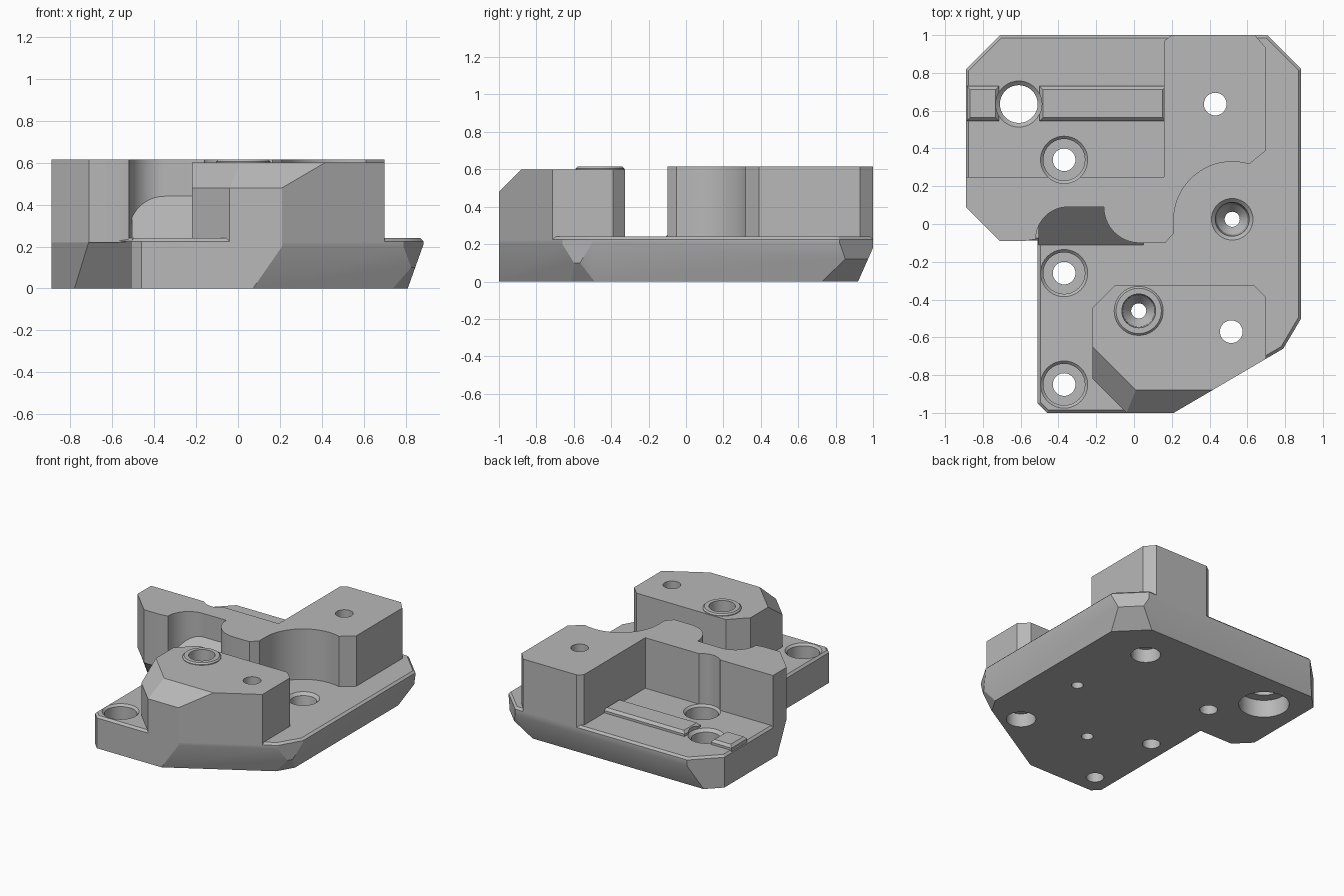
import bpy, bmesh, math
from mathutils import Vector

if "Cube" in bpy.data.objects:
    bpy.data.objects.remove(bpy.data.objects["Cube"])

GREY = (0.48, 0.48, 0.48, 1)
grey = bpy.data.materials.new("matte grey")
grey.use_nodes = True
grey.diffuse_color = GREY
grey.node_tree.nodes["Principled BSDF"].inputs["Base Color"].default_value = GREY

FLOOR, TOP = 0.24, 0.615


def finish(bm, name):
    bmesh.ops.recalc_face_normals(bm, faces=bm.faces)
    mesh = bpy.data.meshes.new(name)
    bm.to_mesh(mesh)
    bm.free()
    mesh.materials.append(grey)
    obj = bpy.data.objects.new(name, mesh)
    bpy.context.collection.objects.link(obj)
    return obj


def prism(name, outline, z0, z1, bevel=0, slices=()):
    """Extrude an outline, bevel its top rim, then trim it by planes (point, outward normal)."""
    bm = bmesh.new()
    face = bm.faces.new([bm.verts.new((x, y, z0)) for x, y in outline])
    new = bmesh.ops.extrude_face_region(bm, geom=[face])["geom"]
    for v in new:
        if isinstance(v, bmesh.types.BMVert):
            v.co.z = z1
    bmesh.ops.recalc_face_normals(bm, faces=bm.faces)
    if bevel:
        rim = [e for e in bm.edges if all(v.co.z > z1 - 1e-4 for v in e.verts)]
        bmesh.ops.bevel(bm, geom=rim, offset=bevel, segments=1, affect='EDGES')
    for co, no in slices:
        cut = bmesh.ops.bisect_plane(bm, geom=bm.verts[:] + bm.edges[:] + bm.faces[:],
                                     plane_co=co, plane_no=Vector(no).normalized(),
                                     clear_outer=True)["geom_cut"]
        edges = [e for e in cut if isinstance(e, bmesh.types.BMEdge)]
        bmesh.ops.holes_fill(bm, edges=edges)
    return finish(bm, name)


def arc(cx, cy, r, a0, a1, n=14):
    angles = [math.radians(a0 + (a1 - a0) * i / n) for i in range(n + 1)]
    return [(cx + r * math.cos(a), cy + r * math.sin(a)) for a in angles]


def lathe(bm, cx, cy, profile, n=40):
    """Closed solid of revolution from (radius, height) steps."""
    rings = [[bm.verts.new((x, y, z)) for x, y in arc(cx, cy, r, 0, 360 - 360 / n, n - 1)]
             for r, z in profile]
    for a, b in zip(rings, rings[1:]):
        for i in range(n):
            j = (i + 1) % n
            bm.faces.new((a[i], a[j], b[j], b[i]))
    bm.faces.new(rings[0])
    bm.faces.new(rings[-1])


# Base plate with undercut lower edges
base_plate = prism(
    "base_plate",
    [(-.51, -.95), (-.46, -1), (.21, -1), (.79, -.66), (.885, -.5),
     (.885, .82), (.705, 1), (-.51, 1)], 0, FLOOR, .015,
    [((.885, 0, .21), (.21, 0, -.075)),
     ((0, 1, .18), (0, .18, -.08)),
     ((.885, .82, .12), (1, 1, -1.4)),
     ((.21, -1, .2), (.505, -.863, -.35)),
     ((.885, -.5, .1), (.86, -.51, -.7))])

# Side extension of the base
side_lobe = prism(
    "side_lobe",
    [(-.89, .09), (-.71, -.09), (-.45, -.09), (-.45, 1), (-.71, 1), (-.89, .82)],
    0, FLOOR, .015,
    [((0, -.09, .23), (0, -.23, -.18)),
     ((-.71, -.09, .23), (-.23, -.23, -.11)),
     ((0, 1, .18), (0, .18, -.08))])

# Tall wall and rear block in one outline
wall = [(-.89, .25), (.16, .25), (.16, .97), (.2, 1), (.64, 1), (.7, .93), (.7, .39), (.61, .317)]
wall += arc(.52, .02, .31, 75, 180, 20)
wall += [(.21, -.05), (.165, -.1)]
wall += arc(.03, .09, .19, 270, 180)
wall += arc(-.35, -.08, .17, 90, 180)
wall += [(-.58, -.09), (-.71, -.09), (-.89, .09)]
rear_wall = prism("rear_wall", wall, FLOOR - .02, TOP)

# Sloped ramp at the foot of the wall
ramp = prism("wall_ramp", [(-.505, -.11), (.05, -.11), (.05, .1), (-.505, .1)],
             .2, .46, 0, [((0, -.11, FLOOR), (0, -1, 1))])

# Front block with sloped front and corner
front_block = prism(
    "front_block",
    [(-.22, -.82), (-.04, -1), (.21, -1), (.7, -.713), (.7, -.39),
     (.635, -.325), (-.1, -.325), (-.22, -.445)], FLOOR - .02, .6, 0,
    [((0, -1, .48), (0, -1, 1)),
     ((-.22, -.82, .48), (-1, -1, math.sqrt(2)))])

# Raised collar on the front block
bm = bmesh.new()
lathe(bm, .025, -.46, [(.13, .57), (.13, .605), (.12, TOP)])
collar = finish(bm, "screw_collar")

# Locating ribs on the recess floor
ribs = [prism("rib_" + side, [(x0, .545), (x1, .545), (x1, .73), (x0, .73)],
              FLOOR - .02, FLOOR + .035, .018)
        for side, x0, x1 in (("outer", -.885, -.715), ("inner", -.5, .17))]

# Stepped holes, all in one cutter
bm = bmesh.new()
for y in (.34, -.26, -.85):
    lathe(bm, -.37, y, [(.06, -.1), (.06, .12), (.11, .12), (.11, FLOOR - .015),
                        (.125, FLOOR), (.125, .8)])
for x, y in ((.43, .635), (.515, -.57)):
    lathe(bm, x, y, [(.1, -.1), (.1, .1), (.06, .1), (.06, .8)])
lathe(bm, .52, .025, [(.04, -.1), (.04, .1), (.08, .15), (.09, FLOOR - .02),
                      (.11, FLOOR), (.11, .8)])
lathe(bm, .025, -.46, [(.04, -.1), (.04, .4), (.085, .46), (.095, .8)])
lathe(bm, -.61, .635, [(.17, -.1), (.17, .13), (.1, .13), (.1, FLOOR - .02),
                       (.122, FLOOR), (.122, .8)])
drill = finish(bm, "hole_cutter")
drill.hide_render = True

parts = [base_plate, side_lobe, rear_wall, ramp, front_block, collar] + ribs
for obj in parts:
    mod = obj.modifiers.new("holes", 'BOOLEAN')
    mod.operation = 'DIFFERENCE'
    mod.solver = 'EXACT'
    mod.object = drill
    bpy.ops.object.select_all(action='DESELECT')
    obj.select_set(True)
    bpy.context.view_layer.objects.active = obj
    bpy.ops.object.modifier_apply(modifier=mod.name)
    bpy.ops.object.shade_smooth_by_angle(angle=math.radians(25))

bpy.data.objects.remove(drill)
